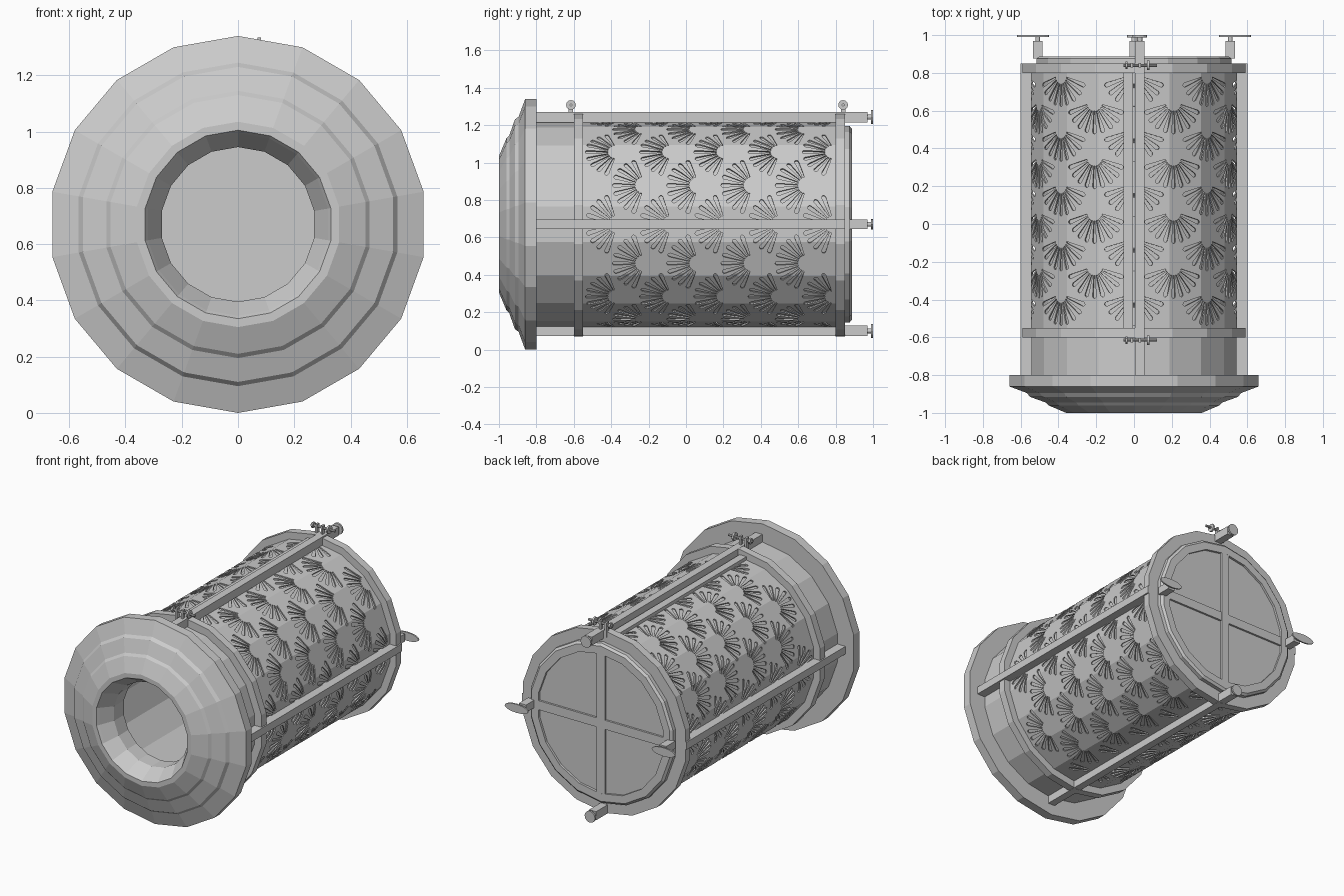
import bpy, bmesh, math
from mathutils import Matrix, Vector

if "Cube" in bpy.data.objects:
    bpy.data.objects.remove(bpy.data.objects["Cube"])

CZ = 0.67      # height of the drum axis
N = 18         # sides of all turned parts


def finish(name, bm):
    bmesh.ops.remove_doubles(bm, verts=bm.verts, dist=1e-5)
    bmesh.ops.recalc_face_normals(bm, faces=bm.faces)
    me = bpy.data.meshes.new(name)
    bm.to_mesh(me)
    bm.free()
    ob = bpy.data.objects.new(name, me)
    bpy.context.collection.objects.link(ob)
    return ob


def lathe(name, profile, closed=True):
    """Turn (radius, y) points around the drum axis."""
    bm = bmesh.new()
    rows = []
    for k in range(N):
        a = math.tau * k / N
        rows.append([bm.verts.new((r * math.sin(a), y, CZ + r * math.cos(a))) for r, y in profile])
    m = len(profile)
    for k in range(N):
        p, q = rows[k], rows[(k + 1) % N]
        for i in range(m if closed else m - 1):
            j = (i + 1) % m
            if profile[i][0] == 0 and profile[j][0] == 0:
                continue
            bm.faces.new((p[i], p[j], q[j], q[i]))
    return finish(name, bm)


def box(name, x0, x1, y0, y1, z0, z1):
    bm = bmesh.new()
    bmesh.ops.create_cube(bm, size=1)
    for v in bm.verts:
        v.co = Vector(((x0 + x1) / 2 + v.co.x * (x1 - x0),
                       (y0 + y1) / 2 + v.co.y * (y1 - y0),
                       (z0 + z1) / 2 + v.co.z * (z1 - z0)))
    return finish(name, bm)


def rod(name, center, axis, length, ra, rb=None, sides=12):
    """Cylinder along x or y; ra, rb are the two half widths."""
    bm = bmesh.new()
    bmesh.ops.create_cone(bm, cap_ends=True, segments=sides, radius1=1, radius2=1, depth=1)
    rot = Matrix.Rotation(math.pi / 2, 4, 'X' if axis == 'Y' else 'Y')
    size = (ra, length, rb or ra) if axis == 'Y' else (length, ra, rb or ra)
    mat = Matrix.Translation(center) @ Matrix.Diagonal((*size, 1)) @ rot
    bmesh.ops.transform(bm, matrix=mat, verts=bm.verts)
    return finish(name, bm)


# stepped front cap with its tapered opening
lathe("front_cap", [(0.325, -0.985), (0.335, -1), (0.365, -1), (0.46, -0.96), (0.475, -0.945),
                    (0.56, -0.915), (0.575, -0.895), (0.67, -0.86), (0.67, -0.80), (0.275, -0.80),
                    (0.275, -0.90)])

# solid collar, inner liner and the two clamp rings
lathe("collar", [(0.55, -0.80), (0.55, -0.55), (0.52, -0.55), (0.52, -0.80)])
lathe("inner_liner", [(0.525, -0.80), (0.525, 0.85), (0.515, 0.85), (0.515, -0.80)])
lathe("front_ring", [(0.60, -0.60), (0.60, -0.55), (0.54, -0.55), (0.54, -0.60)])
lathe("rear_ring", [(0.60, 0.80), (0.60, 0.85), (0.52, 0.85), (0.52, 0.80)])

# rear cover with rim and cross
lathe("rear_cover", [(0, 0.84), (0.515, 0.84), (0.515, 0.872), (0, 0.872)], closed=False)
lathe("rear_cover_rim", [(0.525, 0.845), (0.525, 0.875), (0.51, 0.887), (0.46, 0.887), (0.46, 0.845)])
box("rear_cross_upright", -0.03, 0.03, 0.86, 0.886, CZ - 0.47, CZ + 0.47)
box("rear_cross_level", -0.47, 0.47, 0.86, 0.885, CZ - 0.03, CZ + 0.03)


# perforated shell: flat sheet with fan-shaped groups of slots, then wrapped round
def perforated_shell():
    R, y0, y1, cols = 0.553, -0.56, 0.81, 16
    W = math.tau * R
    cu = bpy.data.curves.new("sheet", 'CURVE')
    cu.dimensions, cu.fill_mode = '2D', 'BOTH'

    def loop(pts):
        sp = cu.splines.new('POLY')
        sp.points.add(len(pts) - 1)
        for p, (u, v) in zip(sp.points, pts):
            p.co = (u, v, 0, 1)
        sp.use_cyclic_u = True

    loop([(0, y0), (W, y0), (W, y1), (0, y1)])
    # one slot: narrow at the hub, rounded at the tip
    slot = [(0.048, -0.004), (0.157, -0.011), (0.165, -0.008), (0.169, 0),
            (0.165, 0.008), (0.157, 0.011), (0.048, 0.004)]
    for c in range(cols + 1):
        hub_u = W * c / cols
        for row in range(5):
            hub_v = 0.79 - 0.29 * row - (0.145 if c % 2 else 0)
            for k in range(-4, 5):
                a = math.radians(17.5 * k - 90)
                ca, sa = math.cos(a), math.sin(a)
                pts = [(hub_u + r * ca - t * sa, hub_v + r * sa + t * ca) for r, t in slot]
                if all(0.03 < u < W - 0.03 and v > y0 + 0.01 for u, v in pts):
                    loop(pts)
    tmp = bpy.data.objects.new("sheet", cu)
    bpy.context.collection.objects.link(tmp)
    bpy.context.view_layer.update()
    dg = bpy.context.evaluated_depsgraph_get()
    me = bpy.data.meshes.new_from_object(tmp.evaluated_get(dg))
    bm = bmesh.new()
    bm.from_mesh(me)
    bpy.data.objects.remove(tmp)
    bmesh.ops.remove_doubles(bm, verts=bm.verts, dist=1e-5)
    # fold lines between the flat sides
    for k in range(1, N):
        bmesh.ops.bisect_plane(bm, geom=bm.verts[:] + bm.edges[:] + bm.faces[:], dist=1e-6,
                               plane_co=(W * k / N, 0, 0), plane_no=(1, 0, 0))
    corner = [Vector((-R * math.sin(math.tau * k / N), 0, -R * math.cos(math.tau * k / N)))
              for k in range(N + 1)]
    for v in bm.verts:
        f = min(max(v.co.x / W * N, 0), N - 1e-6)
        p = corner[int(f)].lerp(corner[int(f) + 1], f - int(f))
        v.co = Vector((p.x, v.co.y, CZ + p.z))
    ob = finish("perforated_shell", bm)
    # thickness grows inwards whichever way the sheet faces
    out = sum(((p.center - Vector((0, p.center.y, CZ))).dot(p.normal) * p.area
               for p in ob.data.polygons))
    mod = ob.modifiers.new("thickness", 'SOLIDIFY')
    mod.thickness = 0.008
    mod.offset = -1 if out > 0 else 1


perforated_shell()

# lengthwise bars
box("top_bar", 0.005, 0.055, -0.80, 0.97, CZ + 0.545, CZ + 0.60)
box("top_seam_strip", -0.055, -0.005, -0.55, 0.80, CZ + 0.53, CZ + 0.565)
box("bottom_bar", -0.025, 0.025, -0.80, 0.97, CZ - 0.597, CZ - 0.54)
for s, side in ((-1, "left"), (1, "right")):
    xa, xb = sorted((s * 0.535, s * 0.60))
    box(side + "_bar", xa, xb, -0.80, 0.85, CZ - 0.025, CZ + 0.025)
    # side latches holding the rear cover
    box(side + "_latch_post", s * 0.51 - 0.025, s * 0.51 + 0.025, 0.875, 0.97, CZ - 0.025, CZ + 0.025)
    rod(side + "_latch_stem", (s * 0.51, 0.975, CZ), 'Y', 0.03, 0.012)
    rod(side + "_latch_wing", (s * 0.535, 0.995, CZ), 'Y', 0.01, 0.085, 0.028, 16)

# round knobs on the top and bottom bars
for name, x, z in (("top", 0.03, CZ + 0.573), ("bottom", 0, CZ - 0.57)):
    rod(name + "_knob_stem", (x, 0.98, z), 'Y', 0.03, 0.014)
    rod(name + "_knob", (x, 0.994, z), 'Y', 0.012, 0.038)

# clamp ears and thumb screws at the ring joints
for name, y in (("front", -0.615), ("rear", 0.84)):
    for i, x in enumerate((-0.012, 0.03)):
        box(f"{name}_clamp_ear_{i}", x - 0.007, x + 0.007, y - 0.012, y + 0.012, CZ + 0.56, CZ + 0.655)
    rod(name + "_screw", (0.033, y, CZ + 0.638), 'X', 0.175, 0.008, sides=8)
    rod(name + "_screw_head", (0.075, y, CZ + 0.638), 'X', 0.012, 0.026)
    rod(name + "_screw_nut", (-0.04, y, CZ + 0.638), 'X', 0.012, 0.02, sides=6)
